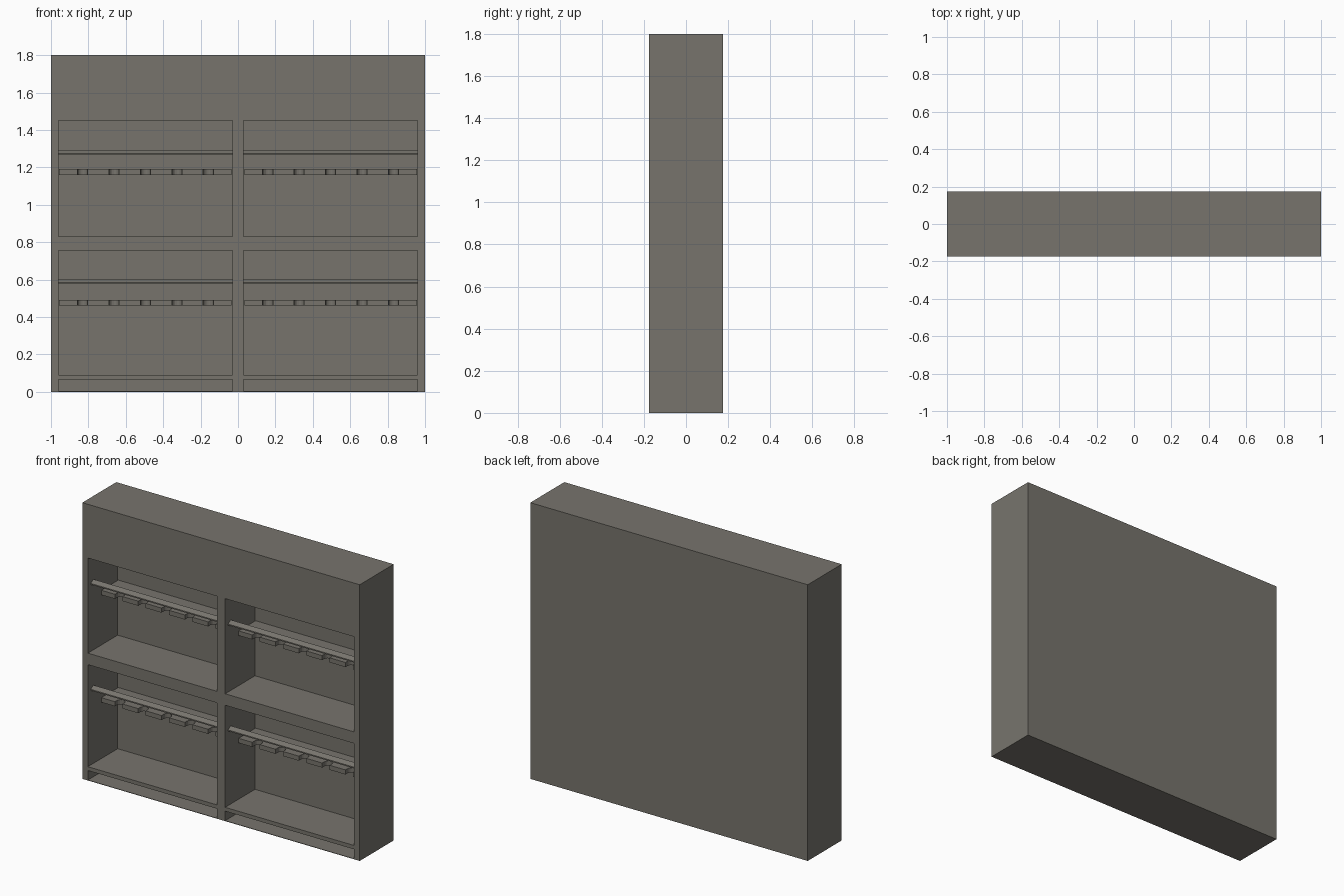
import bpy, bmesh, math

if "Cube" in bpy.data.objects:
    bpy.data.objects.remove(bpy.data.objects["Cube"])

mat = bpy.data.materials.new("dark warm grey")
mat.diffuse_color = (0.185, 0.175, 0.152, 1)
mat.use_nodes = True
mat.node_tree.nodes["Principled BSDF"].inputs["Base Color"].default_value = mat.diffuse_color


def finish(bm, name):
    bmesh.ops.recalc_face_normals(bm, faces=bm.faces)
    me = bpy.data.meshes.new(name)
    bm.to_mesh(me)
    bm.free()
    me.materials.append(mat)
    ob = bpy.data.objects.new(name, me)
    bpy.context.collection.objects.link(ob)
    return ob


def add_box(bm, lo, hi):
    vs = bmesh.ops.create_cube(bm, size=1)["verts"]
    for v in vs:
        for i in range(3):
            v.co[i] = hi[i] if v.co[i] > 0 else lo[i]


def prism(points, axis_vec, name):
    """Extrude a closed outline along a vector."""
    bm = bmesh.new()
    face = bm.faces.new([bm.verts.new(p) for p in points])
    out = bmesh.ops.extrude_face_region(bm, geom=[face])["geom"]
    moved = [g for g in out if isinstance(g, bmesh.types.BMVert)]
    bmesh.ops.translate(bm, verts=moved, vec=axis_vec)
    return finish(bm, name)


FRONT, BACK, INNER = -0.175, 0.175, 0.132
BAYS = [(-0.96, -0.03), (0.03, 0.96)]
LEVELS = [(0.003, 0.065), (0.09, 0.755), (0.83, 1.45)]

# cabinet body with six recesses cut from the front
bm = bmesh.new()
add_box(bm, (-1, FRONT, 0), (1, BACK, 1.8))
cabinet = finish(bm, "cabinet_body")
bm = bmesh.new()
for x0, x1 in BAYS:
    for z0, z1 in LEVELS:
        add_box(bm, (x0, FRONT - 0.1, z0), (x1, INNER, z1))
cutter = finish(bm, "recess_cutter")
cutter.hide_render = True
mod = cabinet.modifiers.new("recesses", 'BOOLEAN')
mod.operation = 'DIFFERENCE'
mod.solver = 'EXACT'
mod.object = cutter
bpy.context.view_layer.objects.active = cabinet
bpy.ops.object.modifier_apply(modifier="recesses")
bpy.data.objects.remove(cutter)


def notched_rack(x0, x1, z, name):
    """Plate on the back wall with five U notches in its front edge."""
    yf, r, straight, pitch = -0.042, 0.027, 0.02, 0.168
    mid = (x0 + x1) / 2
    pts = [(x0, INNER, z), (x0, yf, z)]
    for i in range(-2, 3):
        c = mid + i * pitch
        pts.append((c - r, yf, z))
        for k in range(9):
            a = math.pi * (1 - k / 8)
            pts.append((c + r * math.cos(a), yf + straight + r * math.sin(a), z))
        pts.append((c + r, yf, z))
    pts += [(x1, yf, z), (x1, INNER, z)]
    return prism(pts, (0, 0, 0.03), name)


# tilted rail and notched rack in each large recess
for side, (x0, x1) in zip(("left", "right"), BAYS):
    for row, rail_z, rack_z in (("lower", 0.575, 0.46), ("upper", 1.265, 1.16)):
        profile = [(-0.145, 0.0), (-0.145, 0.008), (-0.118, 0.025), (-0.115, 0.019)]
        prism([(x0, y, rail_z + z) for y, z in profile], (x1 - x0, 0, 0),
              f"{row}_{side}_rail")
        notched_rack(x0 + 0.004, x1 - 0.004, rack_z, f"{row}_{side}_rack")
